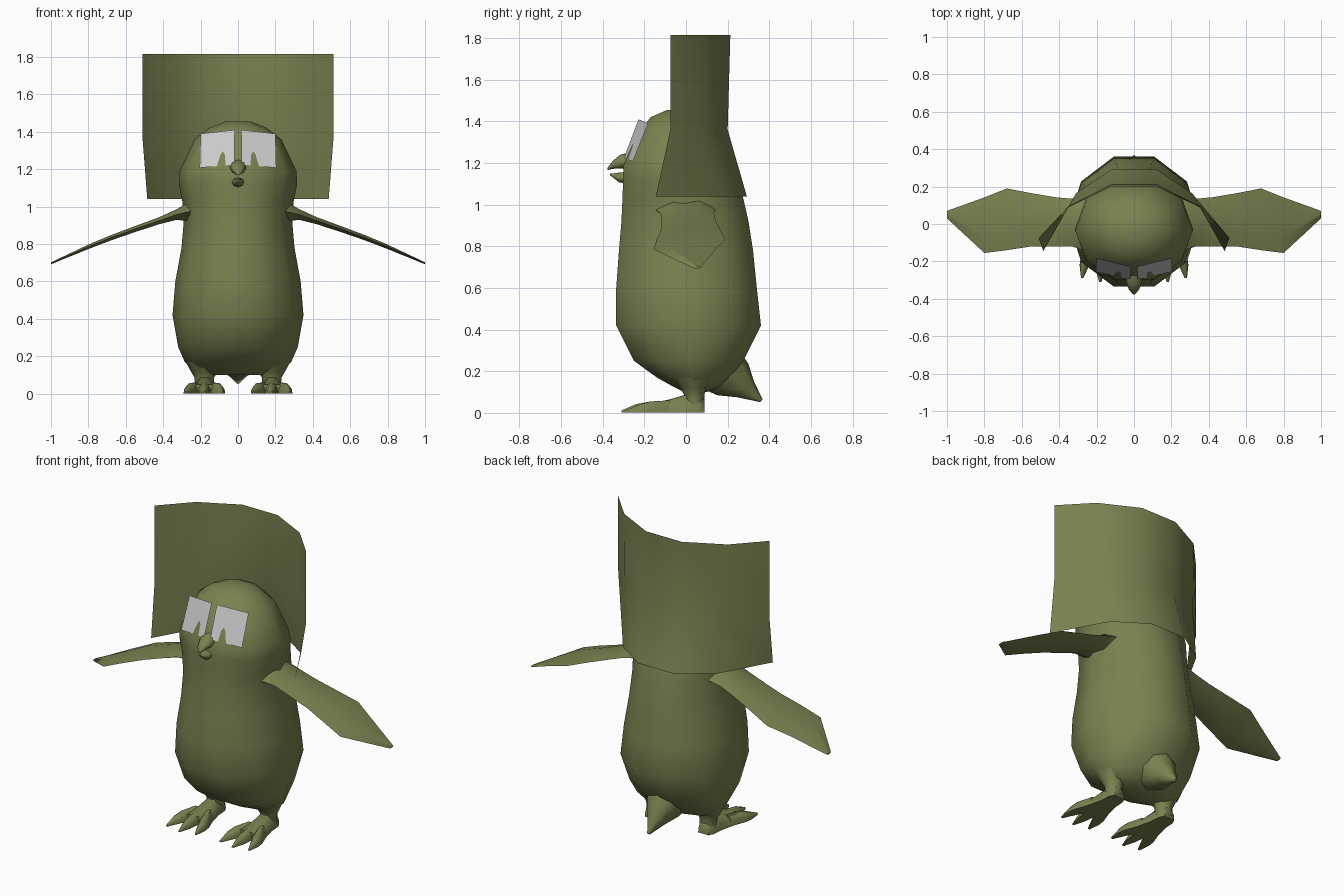
import bpy, bmesh, math
from mathutils import Vector

if "Cube" in bpy.data.objects:
    bpy.data.objects.remove(bpy.data.objects["Cube"])

olive = bpy.data.materials.new("olive")
olive.diffuse_color = (0.20, 0.22, 0.08, 1)
olive.use_nodes = True
olive.node_tree.nodes["Principled BSDF"].inputs["Base Color"].default_value = olive.diffuse_color


def finish(name, bm, mat=olive, angle=60):
    bmesh.ops.recalc_face_normals(bm, faces=bm.faces)
    me = bpy.data.meshes.new(name)
    bm.to_mesh(me)
    bm.free()
    ob = bpy.data.objects.new(name, me)
    bpy.context.collection.objects.link(ob)
    if mat:
        me.materials.append(mat)
    bpy.ops.object.select_all(action='DESELECT')
    ob.select_set(True)
    bpy.context.view_layer.objects.active = ob
    bpy.ops.object.shade_smooth_by_angle(angle=math.radians(angle))
    return ob


def loft(name, rings, closed=True, angle=60):
    """Skin a list of equal-length point rings; closed rings get end caps."""
    bm = bmesh.new()
    vs = [[bm.verts.new(p) for p in r] for r in rings]
    n = len(vs[0])
    for a, b in zip(vs, vs[1:]):
        for i in range(n if closed else n - 1):
            j = (i + 1) % n
            bm.faces.new((a[i], a[j], b[j], b[i]))
    if closed:
        bm.faces.new(vs[0])
        bm.faces.new(vs[-1])
    return finish(name, bm, angle=angle)


def oval(cx, cy, z, rx, ry, n=8, tilt=0.0):
    """Ring around the vertical; tilt shears it in z along y."""
    out = []
    for i in range(n):
        a = 2 * math.pi * i / n
        y = ry * math.sin(a)
        out.append((cx + rx * math.cos(a), cy + y, z + tilt * y))
    return out


def along_y(cx, y, z, rx, rz, n=8):
    """Ring around the y axis."""
    return [(cx + rx * math.cos(2 * math.pi * i / n), y,
             z + rz * math.sin(2 * math.pi * i / n)) for i in range(n)]


# Body and head: z, half width, front y, back y (ten sides, flat front and back)
profile = [(.10, .19, -.01, .10), (.125, .235, -.06, .16), (.17, .285, -.14, .21),
           (.25, .32, -.25, .275), (.42, .35, -.335, .36), (.60, .335, -.335, .34),
           (.78, .302, -.322, .322), (.92, .29, -.31, .30), (1.03, .298, -.305, .275),
           (1.12, .316, -.302, .245), (1.19, .313, -.30, .225), (1.28, .27, -.262, .195),
           (1.36, .232, -.215, .155), (1.42, .155, -.17, .10), (1.455, .07, -.09, .03)]
rings = []
for z, hx, yf, yb in profile:
    cy, hy = (yf + yb) / 2, (yb - yf) / 2 / math.cos(math.pi / 10)
    rings.append(oval(0, cy, z, hx, hy, 10))
loft("body", rings)

# Tail: tapered cone pointing down and back
loft("tail", [oval(0, .17, .20, .13, .10, 8, .8), oval(0, .225, .16, .095, .075, 8, 1),
              oval(0, .285, .115, .055, .04, 8, 1), oval(0, .362, .058, .008, .006, 8, 1)])

# Upper and lower beak
loft("upper_beak", [along_y(0, -.27, 1.21, .045, .042), along_y(0, -.315, 1.207, .042, .033),
                    along_y(0, -.35, 1.192, .028, .02), along_y(0, -.376, 1.172, .006, .006)])
loft("lower_beak", [along_y(0, -.27, 1.13, .036, .028), along_y(0, -.32, 1.13, .032, .024),
                    along_y(0, -.345, 1.138, .02, .012), along_y(0, -.366, 1.146, .005, .004)])

# Wing stations: x, front y, back y, z, half thickness
wing = [(.20, -.16, .15, .98, .065), (.27, -.14, .14, .972, .048), (.33, -.12, .135, .957, .028),
        (.42, -.12, .143, .925, .019), (.55, -.12, .165, .88, .016), (.68, -.14, .19, .833, .014),
        (.80, -.155, .142, .785, .012), (1.0, .03, .07, .697, .005)]

for s, side in ((-1, "left"), (1, "right")):
    rings = []
    for x, y0, y1, z, t in wing:
        d = (y1 - y0) * .28
        rings.append([(s * x, y0, z), (s * x, y0 + d, z + t), (s * x, y1 - d, z + t),
                      (s * x, y1, z), (s * x, y1 - d, z - t), (s * x, y0 + d, z - t)])
    loft(side + "_wing", rings)

    # Leg
    c = s * .18
    loft(side + "_leg", [oval(c, .04, .03, .05, .048), oval(c, .04, .085, .052, .048),
                         oval(c, .035, .115, .07, .06), oval(c, .03, .17, .10, .10)])

    # Foot pad: y, half width, height, with a flat sole
    def slab(cx, y, w, h):
        return [(cx - w, y, .002), (cx - w * .9, y, h * .55), (cx - w * .4, y, h),
                (cx + w * .4, y, h), (cx + w * .9, y, h * .55), (cx + w, y, .002)]
    loft(side + "_foot", [slab(c, .09, .035, .06), slab(c, .06, .05, .085),
                          slab(c, -.01, .055, .085), slab(c, -.09, .075, .062),
                          slab(c, -.17, .095, .048)])

    # Three fanned toes
    for k, toe in ((-1, "inner"), (0, "middle"), (1, "outer")):
        e = -.02 * abs(k)
        loft(f"{side}_{toe}_toe",
             [slab(c + s * k * .04, -.08, .03, .06), slab(c + s * k * .07, -.17, .034, .055),
              slab(c + s * k * .085, -.24 - e, .026, .042),
              slab(c + s * k * .097, -.31 - e, .006, .012)])

    # Flat grey eye panel
    bm = bmesh.new()
    quad = [(.20, -.182, 1.39), (.017, -.228, 1.41), (.02, -.298, 1.225), (.205, -.255, 1.207)]
    bm.faces.new([bm.verts.new((s * x, y, z)) for x, y, z in quad])
    finish(side + "_eye_panel", bm, None)

# Curved hood sheet behind the head
half_rows = [(1.04, [(.12, .292), (.31, .165), (.485, -.145)]),
             (1.36, [(.12, .20), (.35, .09), (.51, -.075)]),
             (1.815, [(.12, .213), (.35, .095), (.51, -.075)])]
loft("hood", [[(-x, y, z) for x, y in reversed(r)] + [(x, y, z) for x, y in r]
              for z, r in half_rows], closed=False)
